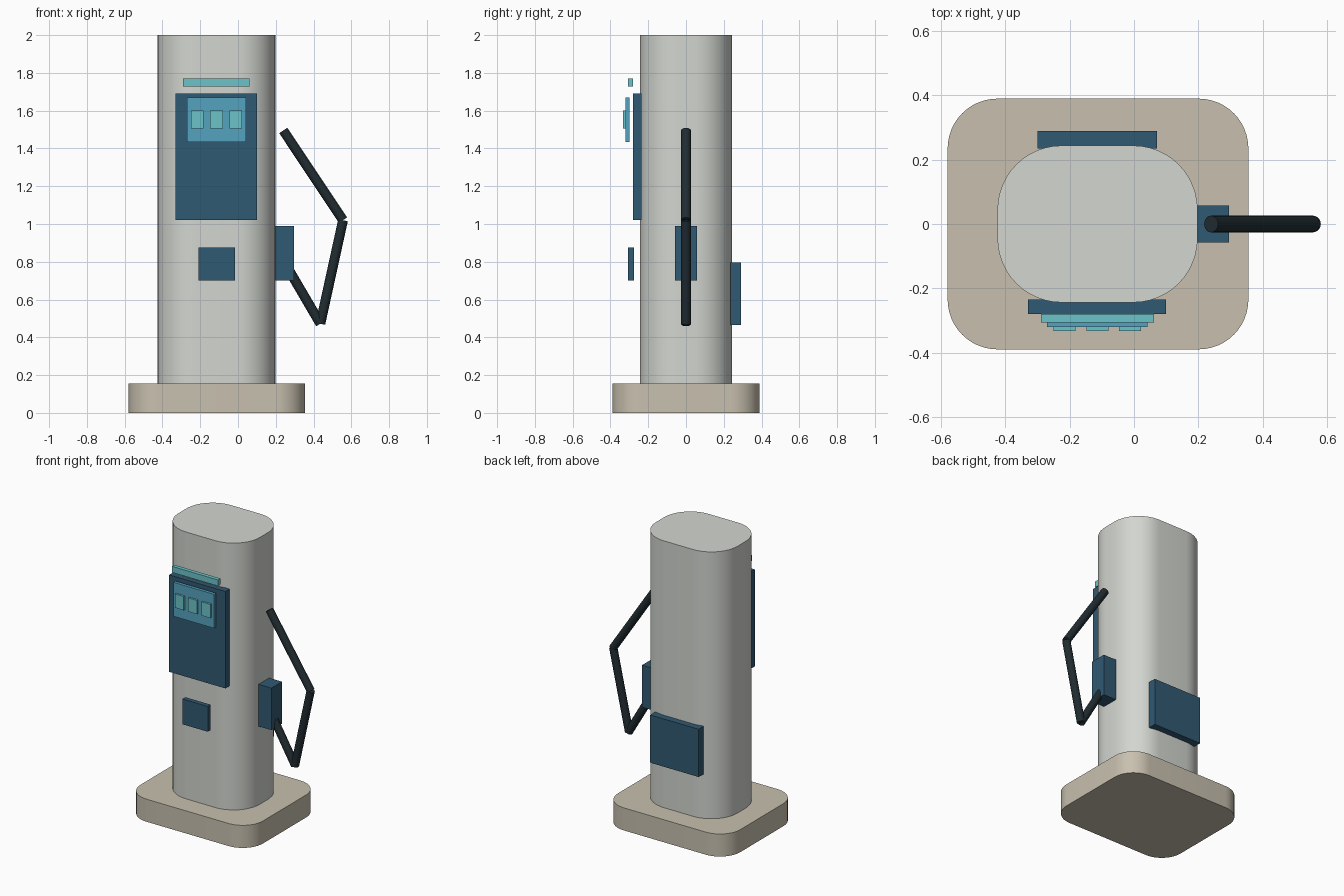
import bpy, bmesh, math
from mathutils import Vector

if "Cube" in bpy.data.objects:
    bpy.data.objects.remove(bpy.data.objects["Cube"])


def material(name, rgb):
    m = bpy.data.materials.new(name)
    m.diffuse_color = (*rgb, 1)
    m.use_nodes = True
    m.node_tree.nodes["Principled BSDF"].inputs["Base Color"].default_value = m.diffuse_color
    return m


STONE = material("stone", (0.58, 0.53, 0.43))
SHELL = material("shell", (0.65, 0.67, 0.63))
NAVY = material("navy", (0.03, 0.10, 0.17))
BLUE = material("blue", (0.09, 0.37, 0.53))
TEAL = material("teal", (0.15, 0.55, 0.58))
RUBBER = material("rubber", (0.015, 0.025, 0.03))


def finish(name, bm, mat, smooth=False):
    bmesh.ops.recalc_face_normals(bm, faces=bm.faces[:])
    me = bpy.data.meshes.new(name)
    bm.to_mesh(me)
    bm.free()
    me.materials.append(mat)
    ob = bpy.data.objects.new(name, me)
    bpy.context.collection.objects.link(ob)
    if smooth:
        bpy.ops.object.select_all(action='DESELECT')
        ob.select_set(True)
        bpy.context.view_layer.objects.active = ob
        bpy.ops.object.shade_smooth_by_angle(angle=math.radians(35))
    return ob


def box(name, x, y, z, mat):
    bm = bmesh.new()
    bmesh.ops.create_cube(bm, size=1)
    for v in bm.verts:
        v.co = [(r[0] + r[1]) / 2 + c * (r[1] - r[0]) for c, r in zip(v.co, (x, y, z))]
    return finish(name, bm, mat)


def rounded_block(name, x, y, z, radius, mat, steps=12):
    bm = bmesh.new()
    corners = [(x[1], y[1], -1, -1), (x[0], y[1], 1, -1), (x[0], y[0], 1, 1), (x[1], y[0], -1, 1)]
    ring = []
    for i, (cx, cy, sx, sy) in enumerate(corners):
        for k in range(steps + 1):
            a = math.pi / 2 * (i + k / steps)
            ring.append(bm.verts.new((cx + radius * (sx + math.cos(a)),
                                      cy + radius * (sy + math.sin(a)), z[0])))
    face = bm.faces.new(ring)
    top = bmesh.ops.extrude_face_region(bm, geom=[face], use_keep_orig=True)["geom"]
    bmesh.ops.translate(bm, vec=(0, 0, z[1] - z[0]),
                        verts=[g for g in top if isinstance(g, bmesh.types.BMVert)])
    return finish(name, bm, mat, True)


def rod(name, a, b, radius, mat):
    a, b = Vector(a), Vector(b)
    bm = bmesh.new()
    bmesh.ops.create_cone(bm, cap_ends=True, segments=24, radius1=radius,
                          radius2=radius, depth=(b - a).length)
    ob = finish(name, bm, mat, True)
    ob.location = (a + b) / 2
    ob.rotation_euler = (b - a).to_track_quat('Z', 'Y').to_euler()
    return ob


# Plinth and column
rounded_block("plinth", (-0.58, 0.356), (-0.39, 0.39), (0, 0.156), 0.155, STONE)
rounded_block("column", (-0.425, 0.198), (-0.244, 0.244), (0.156, 2.0), 0.2, SHELL)

# Front panel with display, keys and light strip
box("front_panel", (-0.33, 0.10), (-0.28, -0.235), (1.02, 1.69), NAVY)
box("display", (-0.27, 0.042), (-0.32, -0.298), (1.435, 1.67), BLUE)
for i in range(3):
    x = -0.25 + 0.102 * i
    box(f"display_key_{i + 1}", (x, x + 0.068), (-0.333, -0.318), (1.505, 1.60), TEAL)
box("light_strip", (-0.29, 0.062), (-0.307, -0.28), (1.728, 1.77), TEAL)

# Service boxes and plug holder
box("card_reader", (-0.21, -0.016), (-0.307, -0.275), (0.70, 0.875), NAVY)
box("plug_holder", (0.198, 0.296), (-0.058, 0.058), (0.70, 0.99), NAVY)
box("back_hatch", (-0.30, 0.072), (0.235, 0.29), (0.465, 0.795), NAVY)

# Hanging cable
path = [(0.24, 0, 1.495), (0.556, 0, 1.02), (0.436, 0, 0.472), (0.25, 0, 0.79)]
for i in range(3):
    rod(f"cable_{i + 1}", path[i], path[i + 1], 0.026, RUBBER)
